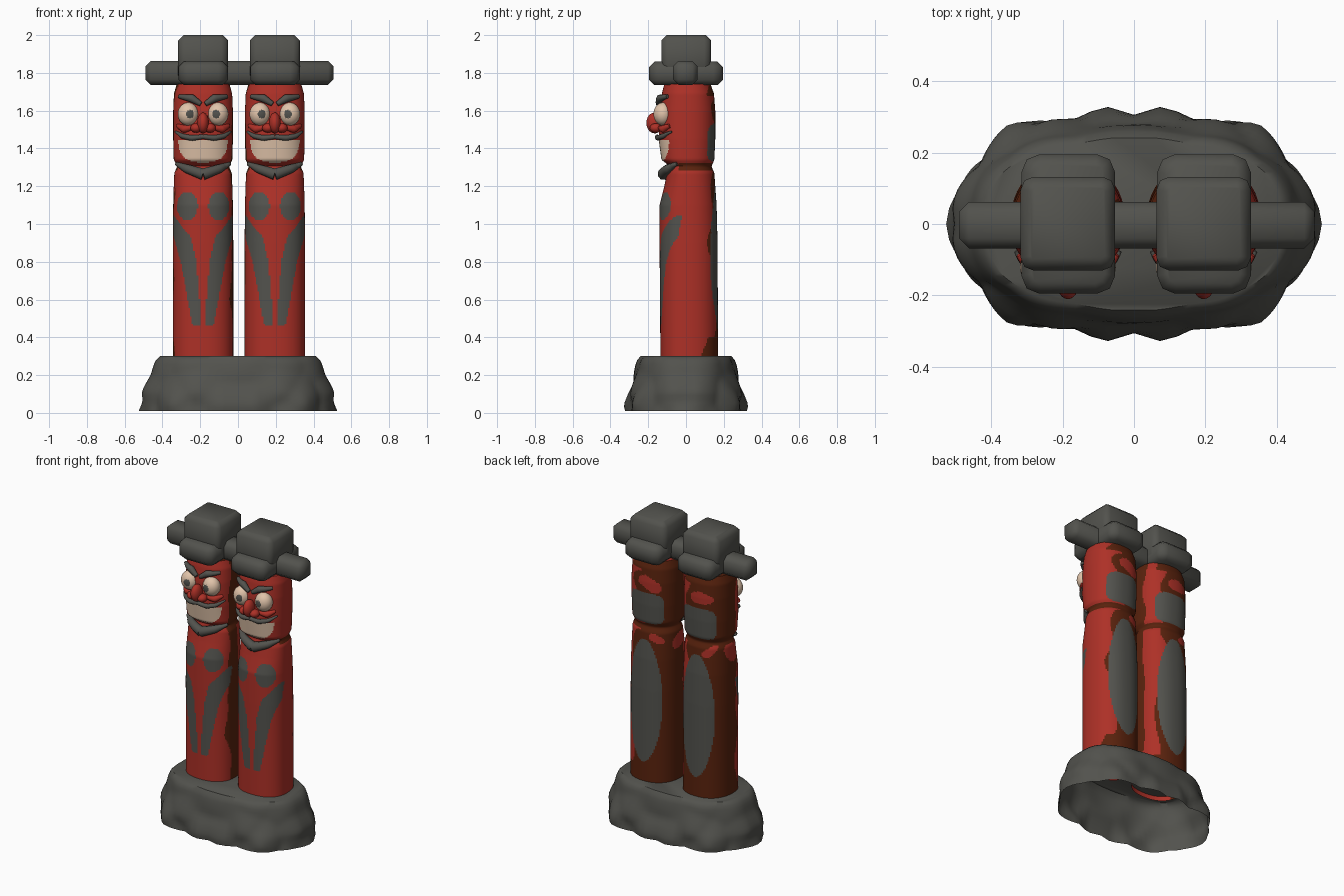
import bpy, bmesh, math
from mathutils import Vector, noise

if "Cube" in bpy.data.objects:
    bpy.data.objects.remove(bpy.data.objects["Cube"])


def material(name, rgb):
    m = bpy.data.materials.new(name)
    m.use_nodes = True
    m.diffuse_color = (*rgb, 1)
    bsdf = m.node_tree.nodes["Principled BSDF"]
    bsdf.inputs["Base Color"].default_value = (*rgb, 1)
    bsdf.inputs["Roughness"].default_value = 0.9
    return m


RED = material("red paint", (0.42, 0.03, 0.02))
BROWN = material("dark brown", (0.1, 0.016, 0.004))
GRAY = material("stone gray", (0.085, 0.085, 0.075))
CREAM = material("cream", (0.75, 0.55, 0.4))
PALETTE = [RED, BROWN, GRAY, CREAM]


def finish(obj, mats, angle=40):
    for m in mats:
        obj.data.materials.append(m)
    bpy.ops.object.select_all(action='DESELECT')
    obj.select_set(True)
    bpy.context.view_layer.objects.active = obj
    bpy.ops.object.shade_smooth_by_angle(angle=math.radians(angle))


def from_bmesh(name, bm, mats, angle=40):
    bmesh.ops.recalc_face_normals(bm, faces=bm.faces)
    me = bpy.data.meshes.new(name)
    bm.to_mesh(me)
    bm.free()
    obj = bpy.data.objects.new(name, me)
    bpy.context.collection.objects.link(obj)
    finish(obj, mats, angle)


def interp(table, z):
    """Linear lookup in rows that start with a rising key."""
    if z <= table[0][0]:
        return table[0][1:]
    for a, b in zip(table, table[1:]):
        if z <= b[0]:
            t = (z - a[0]) / (b[0] - a[0])
            return [p + (q - p) * t for p, q in zip(a[1:], b[1:])]
    return table[-1][1:]


def loft(rings):
    """Skin closed rings of points and cap the last."""
    bm = bmesh.new()
    rows = [[bm.verts.new(p) for p in ring] for ring in rings]
    n = len(rows[0])
    for lo, hi in zip(rows, rows[1:]):
        for i in range(n):
            j = (i + 1) % n
            bm.faces.new((lo[i], lo[j], hi[j], hi[i]))
    bm.faces.new(rows[-1])
    return bm


# Post profile: height, half width, front depth, back depth
PROFILE = [(0.25, 0.16, 0.135, 0.17), (0.9, 0.16, 0.14, 0.167), (1.1, 0.158, 0.14, 0.162),
           (1.2, 0.155, 0.115, 0.155), (1.27, 0.152, 0.1, 0.15), (1.305, 0.137, 0.085, 0.135),
           (1.34, 0.155, 0.13, 0.15), (1.45, 0.158, 0.145, 0.155), (1.6, 0.158, 0.14, 0.155),
           (1.69, 0.154, 0.128, 0.148), (1.74, 0.14, 0.115, 0.13)]
# Painted leaf on the belly: height, inner edge, outer edge
LEAF = [(0.46, 0.01, 0.055), (0.6, 0.018, 0.082), (0.8, 0.035, 0.118),
        (0.93, 0.065, 0.155), (1.04, 0.152, 0.158)]
POWER = 2.3


def surface_y(dx, z):
    rx, front, _ = interp(PROFILE, z)
    return -front * max(0, 1 - abs(dx / rx) ** POWER) ** (1 / POWER)


def ellipse(dx, z, cz, rx, rz, power=2):
    return abs(dx / rx) ** power + abs((z - cz) / rz) ** power < 1


def paint(p, x0):
    """Palette index of a point on a post."""
    dx, y, z = p.x - x0, p.y, p.z
    wobble = 0.05 * noise.noise(Vector((p.x * 6, y * 6, z * 5)))
    if y < 0:
        if z < 1.445 and ellipse(dx, z, 1.445, 0.13, 0.12, 2.6):
            return 3
        if ellipse(abs(dx) - 0.083, z, 1.095, 0.055, 0.076):
            return 2
        if 0.46 < z < 1.04:
            inner, outer = interp(LEAF, z)
            if inner < abs(dx) < outer:
                return 2
    elif y > 0.05:
        if ellipse(dx, z, 0.825, 0.115, 0.4) or ellipse(dx, z, 1.43, 0.117, 0.1, 5):
            return 2
        # worn red patches on the back
        if (ellipse(dx + 0.03, z, 1.6 + wobble, 0.075, 0.04) or
                ellipse(dx + 0.075, z, 1.25 + wobble, 0.045, 0.025)):
            return 0
    if y > -0.04 and 1.285 < z < 1.325:
        return 1
    if dx < 0:
        # worn red patch on the shoulder
        if ellipse(y - 0.01, z, 1.22 + wobble, 0.06, 0.05):
            return 0
        return 1 if y > -0.03 + wobble else 0
    if x0 < 0 and -0.05 < y - wobble < 0.05:
        return 1
    edge = 0.1 if z < 0.4 or z > 1.68 else 0.14
    return 1 if y > edge + wobble else 0


def post(side, x0):
    rows, cols, bottom = 190, 112, 0.27
    rings = []
    for r in range(rows + 1):
        z = bottom + (1.74 - bottom) * r / rows
        rx, front, back = interp(PROFILE, z)
        ring = []
        for c in range(cols):
            a = math.tau * c / cols
            ca, sa = math.cos(a), math.sin(a)
            sx = math.copysign(abs(ca) ** (2 / POWER), ca)
            sy = math.copysign(abs(sa) ** (2 / POWER), sa)
            ring.append((x0 + rx * sx, sy * (back if sa > 0 else front), z))
        rings.append(ring)
    bm = loft(rings)
    for f in bm.faces:
        f.material_index = paint(f.calc_center_median(), x0)
    from_bmesh(side + "_post", bm, PALETTE)


def ball(name, loc, size, mats, pupil_x=0.0):
    """Ellipsoid; a second material paints a pupil on its front."""
    bm = bmesh.new()
    bmesh.ops.create_uvsphere(bm, u_segments=40, v_segments=28, radius=1)
    bmesh.ops.rotate(bm, verts=bm.verts, matrix=Vector((0, 0, 1)).rotation_difference(
        Vector((0, -1, 0))).to_matrix())
    if len(mats) > 1:
        for f in bm.faces:
            c = f.calc_center_median()
            f.material_index = int(c.y < 0 and math.hypot(c.x - pupil_x, c.z) < 0.38)
    bmesh.ops.scale(bm, verts=bm.verts, vec=size)
    bmesh.ops.translate(bm, verts=bm.verts, vec=loc)
    from_bmesh(name, bm, mats)


def strip(name, x0, pts, radius, mat, lift=0.0):
    """Tapered tube laid on the face through (offset, height, thickness) points."""
    cu = bpy.data.curves.new(name, 'CURVE')
    cu.dimensions = '3D'
    cu.bevel_depth = radius
    cu.bevel_resolution = 2
    cu.use_fill_caps = True
    sp = cu.splines.new('POLY')
    steps = 16
    sp.points.add(steps)
    keyed = [(i / (len(pts) - 1), *p) for i, p in enumerate(pts)]
    for i, p in enumerate(sp.points):
        dx, z, thick = interp(keyed, i / steps)
        p.co = (x0 + dx, surface_y(dx, z) - lift, z, 1)
        p.radius = thick
    obj = bpy.data.objects.new(name, cu)
    bpy.context.collection.objects.link(obj)
    bpy.ops.object.select_all(action='DESELECT')
    obj.select_set(True)
    bpy.context.view_layer.objects.active = obj
    bpy.ops.object.convert(target='MESH')
    finish(bpy.context.object, [mat], 60)


def block(name, lo, hi, bevel, corner=0):
    """Box with softened edges and optionally clipped upright corners."""
    bm = bmesh.new()
    bmesh.ops.create_cube(bm, size=1)
    lo, hi = Vector(lo), Vector(hi)
    bmesh.ops.scale(bm, verts=bm.verts, vec=hi - lo)
    bmesh.ops.translate(bm, verts=bm.verts, vec=(lo + hi) / 2)
    if corner:
        upright = [e for e in bm.edges if abs(e.verts[0].co.z - e.verts[1].co.z) > 0.01]
        bmesh.ops.bevel(bm, geom=upright, offset=corner, segments=2, profile=0.5, affect='EDGES')
    sharp = [e for e in bm.edges if e.calc_face_angle() > 1]
    bmesh.ops.bevel(bm, geom=sharp, offset=bevel, segments=1, affect='EDGES')
    from_bmesh(name, bm, [GRAY], 50)


def face(side, x0):
    for s, tag in ((-1, "right"), (1, "left")):
        pre = f"{side}_{tag}_"
        ball(pre + "eye", (x0 + s * 0.079, -0.122, 1.582), (0.055, 0.05, 0.061),
             [CREAM, GRAY], -0.18 * s)
        ball(pre + "nostril", (x0 + s * 0.037, -0.16, 1.508), (0.03, 0.032, 0.025), [RED])
        strip(pre + "brow", x0, [(s * 0.012, 1.635, 0.7), (s * 0.06, 1.665, 1.2),
                                 (s * 0.125, 1.675, 0.6)], 0.018, GRAY, 0.012)
        strip(pre + "moustache", x0, [(0, 1.462, 0.8), (s * 0.06, 1.455, 1),
                                      (s * 0.11, 1.465, 0.9), (s * 0.145, 1.488, 0.4)],
              0.015, GRAY, 0.008)
        strip(pre + "cheek", x0, [(s * 0.05, 1.512, 0.6), (s * 0.1, 1.503, 1.2),
                                  (s * 0.135, 1.52, 0.6)], 0.018, RED)
        strip(pre + "beard", x0, [(s * 0.14, 1.318, 0.35), (s * 0.085, 1.292, 0.85),
                                  (0, 1.263, 1.1)], 0.029, GRAY, 0.018)
    ball(side + "_nose", (x0, -0.165, 1.535), (0.031, 0.045, 0.055), [RED])


for side, x0 in (("right", -0.185), ("left", 0.195)):
    post(side, x0)
    face(side, x0)
    block(side + "_hat_brim", (x0 - 0.13, -0.195, 1.735), (x0 + 0.132, 0.195, 1.86), 0.028, 0.05)
    block(side + "_hat_crown", (x0 - 0.132, -0.13, 1.76), (x0 + 0.132, 0.132, 2.0), 0.028, 0.035)

# Beam through both hats
block("cross_beam", (-0.49, -0.068, 1.737), (0.505, 0.062, 1.863), 0.028)

# Hollow lumpy rock: height, width scale, depth scale
ROCK = [(0.01, 0.99, 0.985), (0.1, 0.98, 0.97), (0.2, 0.91, 0.89), (0.275, 0.86, 0.83),
        (0.3, 0.81, 0.76)]
rings = []
for k in range(15):
    z = 0.01 + 0.29 * k / 14
    sx, sy = interp(ROCK, z)
    ring = []
    for c in range(88):
        a = math.tau * c / 88
        ca, sa = math.cos(a), math.sin(a)
        x = 0.512 * sx * math.copysign(abs(ca) ** 0.75, ca)
        y = 0.314 * sy * math.copysign(abs(sa) ** 0.75, sa)
        cell = noise.voronoi(Vector((-abs(x), -abs(y), z)) * 6)[0][0]
        lump = 1 + 0.2 * (0.42 - cell) * (1 - 0.6 * k / 14)
        ring.append((x * (1 + (lump - 1) * 0.6), y * lump, z))
    rings.append(ring)
from_bmesh("rock_base", loft(rings), [GRAY], 50)
